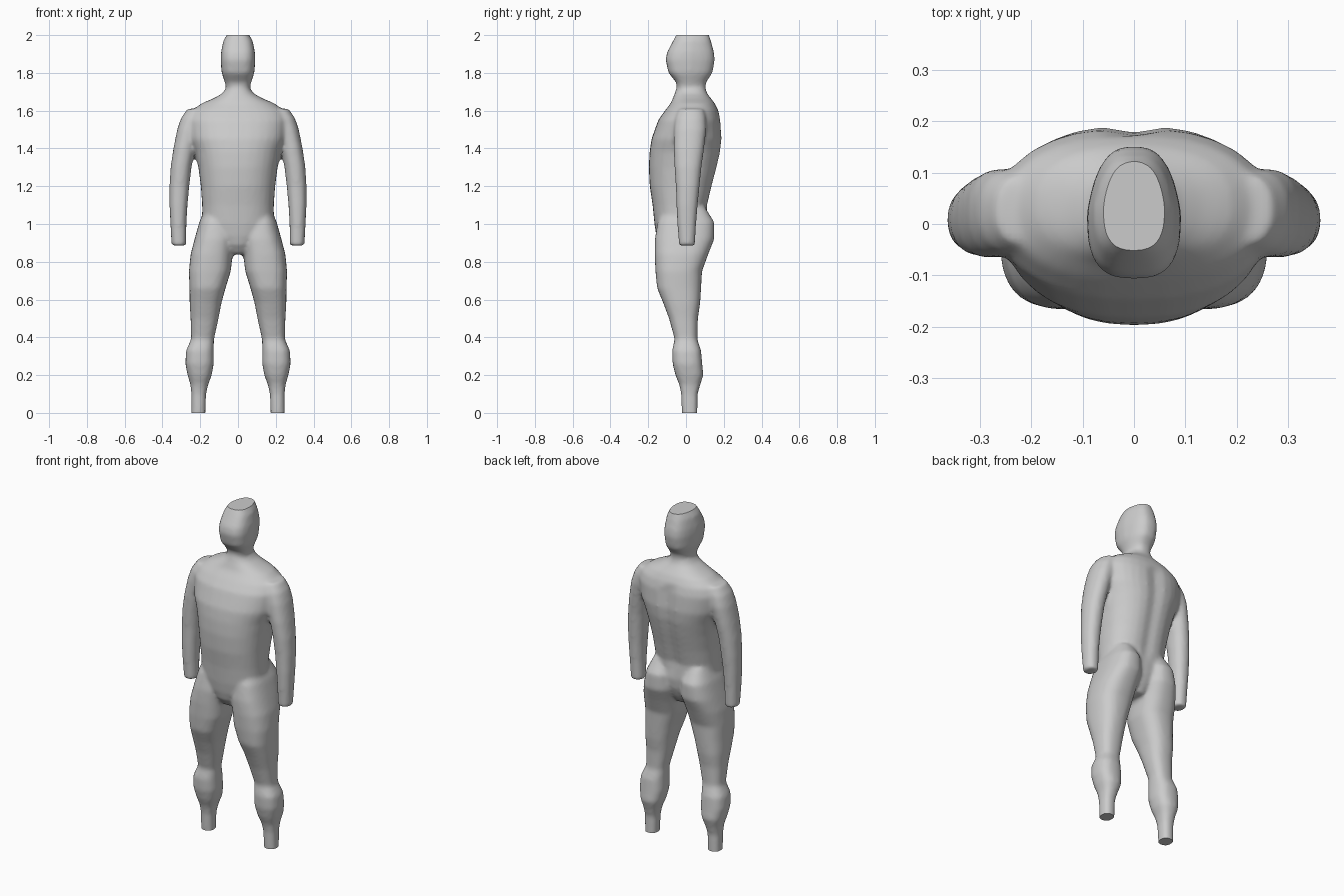
import bpy, bmesh, math

if "Cube" in bpy.data.objects:
    bpy.data.objects.remove(bpy.data.objects["Cube"])

SEG = 32

# Trunk, neck and head: height, half width, front y, back y
TRUNK = [
    (0.84, .050, -.11, .06), (0.89, .10, -.145, .09), (0.94, .16, -.158, .11),
    (1.00, .19, -.167, .118), (1.10, .19, -.177, .118), (1.20, .197, -.192, .142),
    (1.30, .21, -.197, .168), (1.38, .227, -.193, .186), (1.45, .255, -.183, .193),
    (1.55, .268, -.147, .186), (1.60, .248, -.112, .172), (1.64, .19, -.08, .152),
    (1.665, .13, -.07, .132), (1.69, .085, -.06, .113), (1.72, .062, -.05, .102)]
HEAD = [
    (1.67, .070, -.05, .10), (1.72, .062, -.046, .102), (1.75, .070, -.052, .106),
    (1.80, .087, -.093, .14), (1.87, .092, -.108, .152), (1.91, .090, -.10, .148),
    (1.97, .078, -.068, .132), (2.00, .060, -.052, .122), (2.04, .035, -.03, .11)]

# Limbs: height, inner x, outer x, front y, back y
ARM = [
    (0.885, .274, .352, -.037, .047), (1.0, .273, .358, -.046, .054),
    (1.1, .267, .363, -.051, .062), (1.2, .258, .363, -.054, .072),
    (1.3, .246, .357, -.061, .082), (1.4, .227, .342, -.066, .096),
    (1.5, .20, .322, -.064, .108), (1.56, .18, .302, -.057, .105),
    (1.61, .16, .268, -.04, .095)]
LEG = [
    (-.04, .174, .246, -.02, .06), (.10, .169, .247, -.026, .062),
    (.15, .158, .252, -.036, .076), (.20, .139, .267, -.056, .092),
    (.26, .128, .279, -.071, .086), (.33, .129, .275, -.074, .080),
    (.39, .127, .248, -.06, .060), (.50, .103, .251, -.090, .063),
    (.58, .088, .256, -.12, .075), (.66, .066, .257, -.153, .080),
    (.75, .038, .260, -.162, .085), (.84, .028, .251, -.166, .118),
    (.92, .018, .230, -.165, .150), (1.01, .028, .205, -.150, .150),
    (1.09, .06, .170, -.11, .10)]


def loft(bm, sections, power, side=1, back_taper=0.0, groove=0.0):
    """Skin rounded cross-sections (z, x0, x1, y0, y1) and cap both ends."""
    rings = []
    for z, x0, x1, y0, y1 in sections:
        cx, rx, cy, ry = (x0 + x1) / 2, (x1 - x0) / 2, (y0 + y1) / 2, (y1 - y0) / 2
        ring = []
        for i in range(SEG):
            a = math.tau * i / SEG
            c, s = math.cos(a), math.sin(a)
            u = math.copysign(abs(c) ** (2 / power), c)
            v = math.copysign(abs(s) ** (2 / power), s)
            x = rx * u * (1 - back_taper * max(0, v))
            y = cy + ry * v
            if v > 0 and 1.0 < z < 1.58:
                y -= groove * math.exp(-(x / .04) ** 2)
            ring.append(bm.verts.new((side * (cx + x), y, z)))
        rings.append(ring)
    faces = [bm.faces.new(rings[0]), bm.faces.new(rings[-1])]
    for a, b in zip(rings, rings[1:]):
        for i in range(SEG):
            j = (i + 1) % SEG
            faces.append(bm.faces.new((a[i], a[j], b[j], b[i])))
    bmesh.ops.recalc_face_normals(bm, faces=faces)


def symmetric(rows):
    return [(z, -w, w, f, b) for z, w, f, b in rows]


# All body parts in one mesh
bm = bmesh.new()
loft(bm, symmetric(TRUNK), 2.3, groove=.015)
loft(bm, symmetric(HEAD), 2.9, back_taper=.25)
for side in (1, -1):
    loft(bm, ARM, 2.2, side)
    loft(bm, LEG, 2.5, side)
mesh = bpy.data.meshes.new("body")
bm.to_mesh(mesh)
bm.free()
body = bpy.data.objects.new("body", mesh)
bpy.context.collection.objects.link(body)
bpy.context.view_layer.objects.active = body
body.select_set(True)

# Fuse the parts into one skin and soften the joins
fuse = body.modifiers.new("fuse", 'REMESH')
fuse.mode = 'VOXEL'
fuse.voxel_size = 0.011
soften = body.modifiers.new("soften", 'SMOOTH')
soften.factor = 0.5
soften.iterations = 7
for name in ("fuse", "soften"):
    bpy.ops.object.modifier_apply(modifier=name)

# Flat soles and flat crown
bm = bmesh.new()
bm.from_mesh(body.data)
for z, normal in ((0, (0, 0, -1)), (2, (0, 0, 1))):
    geom = bm.verts[:] + bm.edges[:] + bm.faces[:]
    cut = bmesh.ops.bisect_plane(bm, geom=geom, plane_co=(0, 0, z), plane_no=normal,
                                 clear_outer=True)
    rim = [e for e in cut["geom_cut"] if isinstance(e, bmesh.types.BMEdge)]
    bmesh.ops.holes_fill(bm, edges=rim, sides=0)
bmesh.ops.recalc_face_normals(bm, faces=bm.faces[:])
bm.to_mesh(body.data)
bm.free()

# Plain grey skin
grey = bpy.data.materials.new("light grey")
grey.diffuse_color = (0.6, 0.6, 0.6, 1)
grey.use_nodes = True
grey.node_tree.nodes["Principled BSDF"].inputs["Base Color"].default_value = grey.diffuse_color
body.data.materials.clear()
body.data.materials.append(grey)
for p in body.data.polygons:
    p.material_index = 0
bpy.ops.object.shade_smooth_by_angle(angle=math.radians(40))
